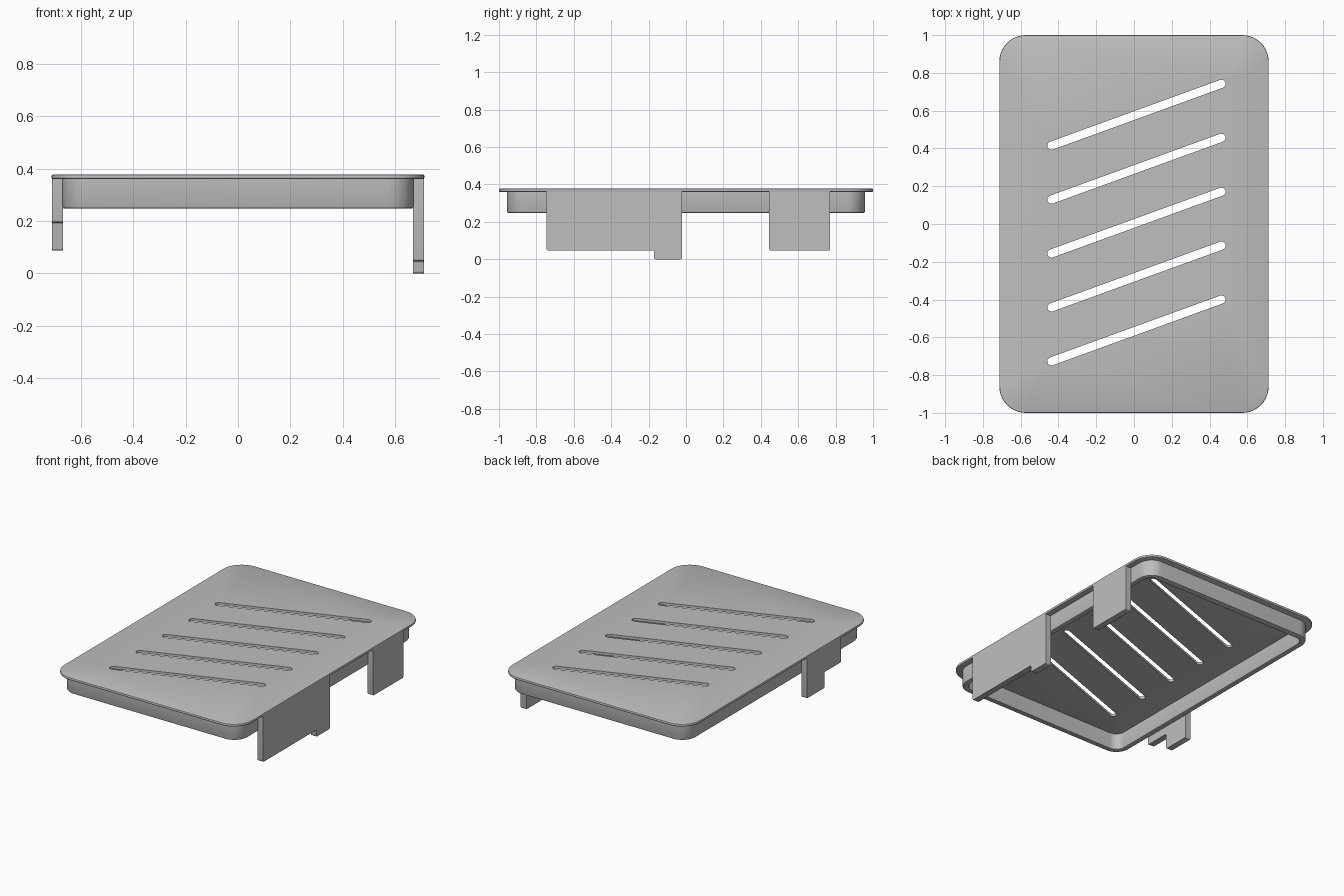
import bpy, bmesh
from math import pi, cos, sin, atan2, radians, hypot
from mathutils import Matrix, Vector

cube = bpy.data.objects.get("Cube")
if cube:
    bpy.data.objects.remove(cube, do_unlink=True)

grey = bpy.data.materials.new("plain grey")
grey.use_nodes = True
colour = (0.52, 0.52, 0.52, 1)
grey.diffuse_color = colour
grey.node_tree.nodes["Principled BSDF"].inputs["Base Color"].default_value = colour


def rounded_rect(hx, hy, r, steps=10):
    """Outline of a rounded rectangle, counter-clockwise."""
    points = []
    for q, (sx, sy) in enumerate([(1, 1), (-1, 1), (-1, -1), (1, -1)]):
        for i in range(steps + 1):
            a = (q + i / steps) * pi / 2
            points.append((sx * (hx - r) + r * cos(a), sy * (hy - r) + r * sin(a)))
    return points


def slot(start, end, r, steps=8):
    """Outline of a straight slot with round ends."""
    heading = atan2(end[1] - start[1], end[0] - start[0])
    points = []
    for centre, turn in ((end, -pi / 2), (start, pi / 2)):
        for i in range(steps + 1):
            a = heading + turn + pi * i / steps
            points.append((centre[0] + r * cos(a), centre[1] + r * sin(a)))
    return points


def slab(name, loops, low, high, soften, width, segments=2, matrix=None):
    """Fill the first outline, leave the others as holes, and extrude."""
    bm = bmesh.new()
    edges = []
    for loop in loops:
        verts = [bm.verts.new((x, y, low)) for x, y in loop]
        edges += [bm.edges.new((verts[i - 1], verts[i])) for i in range(len(verts))]
    bmesh.ops.triangle_fill(bm, use_beauty=True, use_dissolve=False, edges=edges)
    base = bm.faces[:]
    new = bmesh.ops.extrude_face_region(bm, geom=base, use_keep_orig=True)
    for v in new["geom"]:
        if isinstance(v, bmesh.types.BMVert):
            v.co.z = high
    bmesh.ops.recalc_face_normals(bm, faces=bm.faces)
    sharp = [e for e in bm.edges if len(e.link_faces) == 2
             and e.calc_face_angle() > 1 and soften(e)]
    bmesh.ops.bevel(bm, geom=sharp, offset=width, segments=segments,
                    profile=0.5, affect='EDGES')
    bmesh.ops.recalc_face_normals(bm, faces=bm.faces)
    if matrix:
        bm.transform(matrix)
    mesh = bpy.data.meshes.new(name)
    bm.to_mesh(mesh)
    bm.free()
    mesh.materials.append(grey)
    obj = bpy.data.objects.new(name, mesh)
    bpy.context.collection.objects.link(obj)
    bpy.ops.object.select_all(action='DESELECT')
    obj.select_set(True)
    bpy.context.view_layer.objects.active = obj
    bpy.ops.object.shade_smooth_by_angle(angle=radians(35))
    return obj


def outside(edge, hx, hy):
    """True for a level edge on the outer outline."""
    a, b = (v.co for v in edge.verts)
    return abs(a.z - b.z) < 1e-5 and all(
        abs(p.x) > hx or abs(p.y) > hy or hypot(p.x / hx, p.y / hy) > 1.35
        for p in (a, b))


# Top plate with five slanted slots
slots = [slot((-0.437, y), (0.463, y + 0.327), 0.022)
         for y in (-0.727 + 0.2855 * i for i in range(5))]
slab("top_plate", [rounded_rect(0.713, 1, 0.14)] + slots, 0.36, 0.378,
     lambda e: outside(e, 0.6, 0.9), 0.006)

# Skirt wall under the plate
slab("skirt_wall", [rounded_rect(0.673, 0.957, 0.1), rounded_rect(0.633, 0.917, 0.06)],
     0.247, 0.362,
     lambda e: outside(e, 0.64, 0.925) and e.verts[0].co.z < 0.3, 0.01)

# Side tabs: outlines in (y, z), extruded along x
along_x = Matrix(((0, 0, 1, 0), (1, 0, 0, 0), (0, 1, 0, 0), (0, 0, 0, 1)))
TOP, INNER, OUTER = 0.365, 0.67, 0.712
tabs = {
    "left_front_tab": (1, [(-0.745, TOP), (-0.745, 0.047), (-0.17, 0.047),
                           (-0.17, 0), (-0.022, 0), (-0.022, TOP)]),
    "left_back_tab": (1, [(0.445, TOP), (0.445, 0.047), (0.77, 0.047), (0.77, TOP)]),
    "right_tab": (-1, [(-0.66, TOP), (-0.66, 0.195), (-0.48, 0.195),
                       (-0.48, 0.087), (-0.29, 0.087), (-0.29, TOP)]),
}
for name, (side, outline) in tabs.items():
    low, high = sorted((side * INNER, side * OUTER))
    slab(name, [outline], low, high,
         lambda e: abs(e.verts[0].co.z - e.verts[1].co.z) > 0.01
         and e.verts[0].co.y < 0.3, 0.008, 3, along_x)
